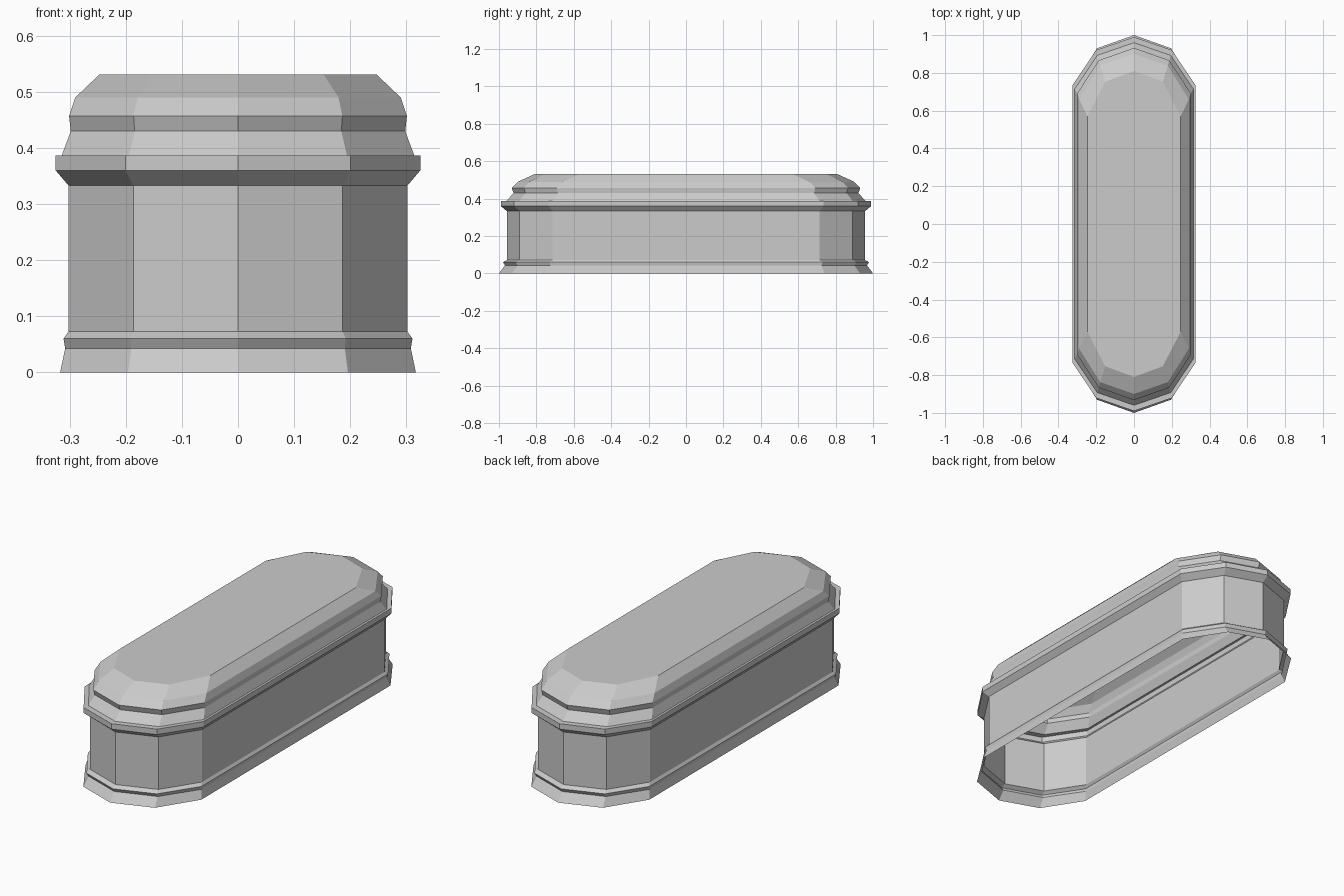
import bpy
import bmesh

cube = bpy.data.objects.get("Cube")
if cube:
    bpy.data.objects.remove(cube, do_unlink=True)

# One plain stone colour
stone = bpy.data.materials.new("light_grey_stone")
stone.use_nodes = True
colour = (0.6, 0.6, 0.6, 1)
stone.diffuse_color = colour
bsdf = stone.node_tree.nodes["Principled BSDF"]
bsdf.inputs["Base Color"].default_value = colour
bsdf.inputs["Roughness"].default_value = 0.8


def outline(half_width, tip, corner):
    """Long ten-sided plan with faceted ends, counter-clockwise."""
    shoulder = (half_width * 0.618, tip * 0.93)
    end = [(half_width, corner), shoulder, (0, tip),
           (-shoulder[0], shoulder[1]), (-half_width, corner)]
    return end + [(-x, -y) for x, y in end]


def shell(name, levels, capped=False):
    """Loft the outline through levels of (z, half width, tip y, corner y)."""
    bm = bmesh.new()
    rings = [[bm.verts.new((x, y, z)) for x, y in outline(w, tip, corner)]
             for z, w, tip, corner in levels]
    for low, high in zip(rings, rings[1:]):
        for i in range(len(low)):
            j = (i + 1) % len(low)
            bm.faces.new((low[i], low[j], high[j], high[i]))
    if capped:
        bm.faces.new(rings[-1])
    mesh = bpy.data.meshes.new(name)
    bm.to_mesh(mesh)
    bm.free()
    mesh.materials.append(stone)
    obj = bpy.data.objects.new(name, mesh)
    bpy.context.collection.objects.link(obj)
    return obj


# Levels shared by neighbouring parts
wall_foot = (0.073, 0.302, 0.957, 0.714)
wall_head = (0.333, 0.302, 0.957, 0.714)
lid_foot = (0.387, 0.314, 0.96, 0.715)

# Flared foot with a small bead, open underneath
shell("base_moulding", [(0, 0.317, 1.0, 0.74), (0.043, 0.308, 0.968, 0.725),
                        (0.06, 0.311, 0.978, 0.73), wall_foot])

# Plain upright sides
shell("body_wall", [wall_foot, wall_head])

# Projecting rim under the lid
shell("lid_rim", [wall_head, (0.36, 0.325, 0.99, 0.735),
                  (0.387, 0.325, 0.99, 0.735), lid_foot])

# Stepped lid with a bevelled flat top
shell("lid", [lid_foot, (0.43, 0.298, 0.922, 0.685),
              (0.457, 0.301, 0.932, 0.692), (0.49, 0.29, 0.9, 0.66),
              (0.531, 0.247, 0.81, 0.57)], capped=True)
